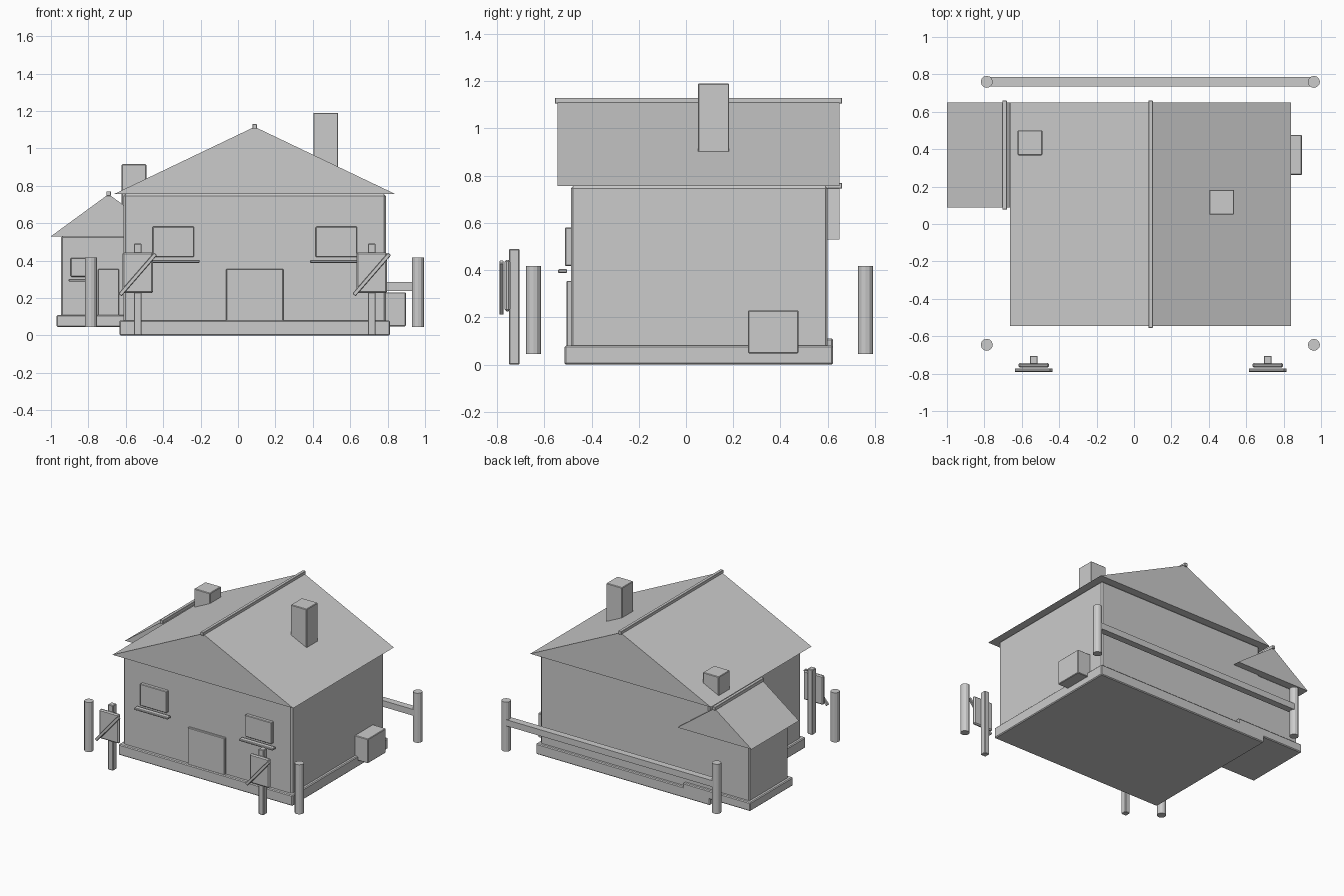
import bpy, math


def mesh_object(name, verts, faces):
    me = bpy.data.meshes.new(name)
    me.from_pydata(verts, [], faces)
    ob = bpy.data.objects.new(name, me)
    bpy.context.collection.objects.link(ob)
    return ob


def box(name, x0, x1, y0, y1, z0, z1, bevel=0.004):
    bpy.ops.mesh.primitive_cube_add(
        size=1, location=((x0 + x1) / 2, (y0 + y1) / 2, (z0 + z1) / 2))
    ob = bpy.context.object
    ob.name = name
    ob.scale = (x1 - x0, y1 - y0, z1 - z0)
    bpy.ops.object.transform_apply(location=False, rotation=False, scale=True)
    if bevel:
        m = ob.modifiers.new("edge", 'BEVEL')
        m.width, m.segments = bevel, 1
    return ob


def gable_roof(name, cx, half, y0, y1, z0, z1):
    verts = [(cx + dx, y, z) for y in (y0, y1)
             for dx, z in ((-half, z0), (half, z0), (0, z1))]
    mesh_object(name, verts, [(0, 1, 2), (5, 4, 3), (0, 3, 4, 1),
                              (1, 4, 5, 2), (2, 5, 3, 0)])
    box(name + "_ridge", cx - 0.012, cx + 0.012, y0 - 0.01, y1 + 0.01,
        z1 - 0.01, z1 + 0.015, 0.002)


# main house
box("main_foundation", -0.634, 0.812, -0.514, 0.623, 0, 0.08, 0.006)
box("main_walls", -0.612, 0.79, -0.488, 0.60, 0.06, 0.756, 0.01)
gable_roof("main_roof", 0.089, 0.751, -0.545, 0.65, 0.756, 1.115)

# side wing
box("wing_foundation", -0.97, -0.41, 0.115, 0.623, 0.045, 0.11, 0.006)
box("wing_walls", -0.947, -0.433, 0.14, 0.60, 0.08, 0.53, 0.008)
gable_roof("wing_roof", -0.692, 0.308, 0.087, 0.65, 0.53, 0.755)

# chimneys
box("main_chimney", 0.403, 0.535, 0.05, 0.183, 0.82, 1.19)
box("wing_chimney", -0.622, -0.49, 0.367, 0.50, 0.65, 0.915)

# doors, windows and sills
box("main_door", -0.064, 0.242, -0.505, -0.475, 0.075, 0.355)
box("wing_door", -0.749, -0.636, 0.124, 0.15, 0.105, 0.355)
for cx in (-0.346, 0.526):
    box("main_window", cx - 0.111, cx + 0.111, -0.513, -0.48, 0.418, 0.581)
    box("main_sill", cx - 0.141, cx + 0.141, -0.542, -0.503, 0.388, 0.404)
box("wing_window", -0.895, -0.785, 0.124, 0.15, 0.313, 0.415)
box("wing_sill", -0.905, -0.775, 0.095, 0.13, 0.288, 0.302)

# utility box on the right wall
box("utility_box", 0.78, 0.897, 0.262, 0.476, 0.048, 0.23)

# yard posts and back rail
for x in (-0.787, 0.962):
    for y in (-0.646, 0.76):
        bpy.ops.mesh.primitive_cylinder_add(
            vertices=12, radius=0.032, depth=0.372, location=(x, y, 0.231))
        bpy.context.object.name = "yard_post"
box("back_rail", -0.787, 0.962, 0.735, 0.786, 0.238, 0.285, 0)

# yard signs with a diagonal bar
for x in (-0.536, 0.715):
    box("sign_post", x - 0.021, x + 0.021, -0.749, -0.705, 0, 0.49)
    box("sign_board", x - 0.082, x + 0.082, -0.768, -0.743, 0.226, 0.444, 0.008)
    bar = box("sign_bar", x - 0.145, x + 0.145, -0.79, -0.772, 0.315, 0.337, 0.003)
    bar.rotation_euler[1] = -math.radians(49)
